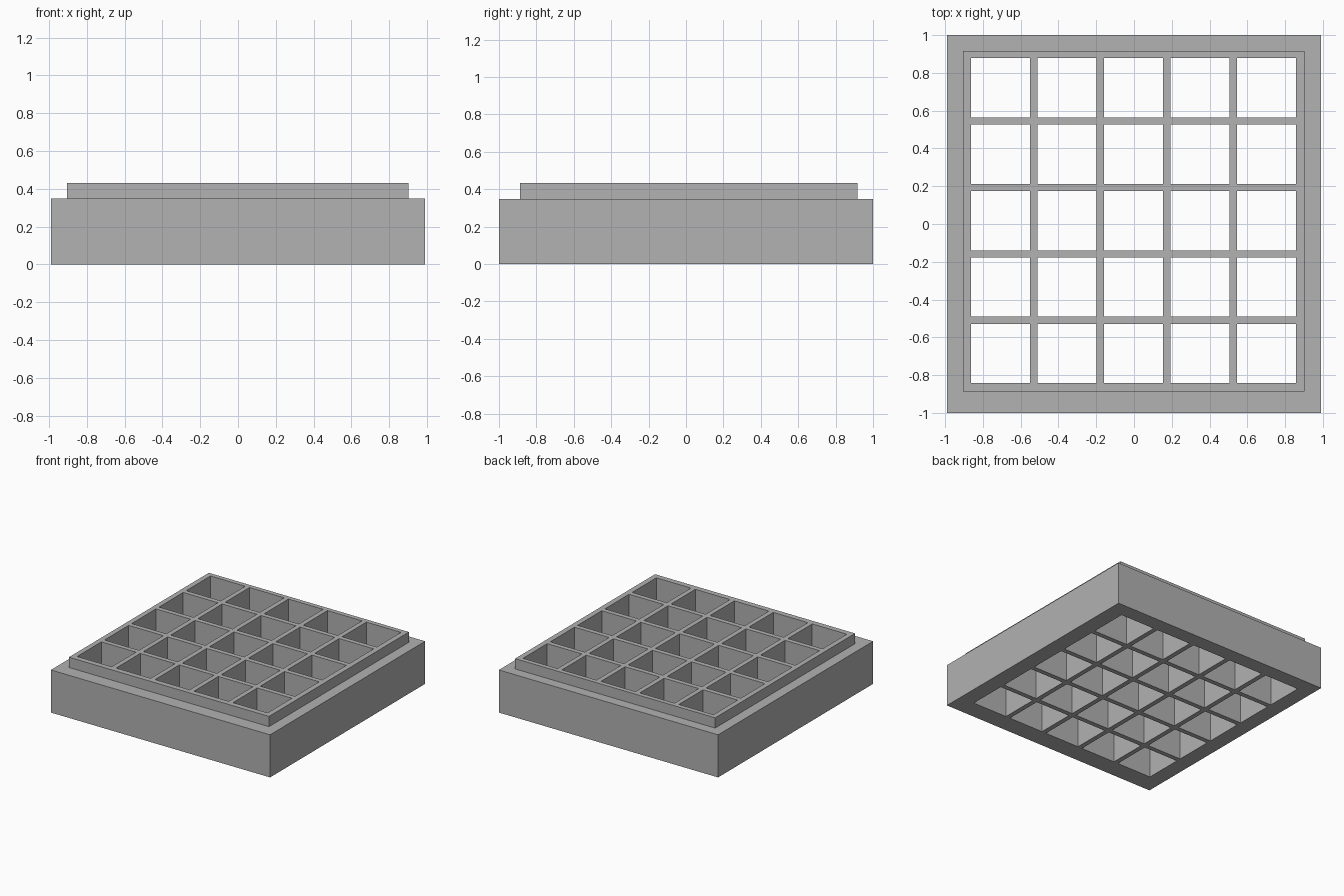
import bpy, bmesh

if "Cube" in bpy.data.objects:
    bpy.data.objects.remove(bpy.data.objects["Cube"])

BASE_TOP, RIM_TOP = 0.348, 0.432
N, HOLE, PITCH = 5, 0.313, 0.352

grey = bpy.data.materials.new("mid grey")
grey.diffuse_color = (0.445, 0.445, 0.445, 1)
grey.use_nodes = True
grey.node_tree.nodes["Principled BSDF"].inputs["Base Color"].default_value = grey.diffuse_color


def lines(outer, rim_lo, first_hole, rim_hi):
    """Grid lines along one axis: block edge, raised edge, pocket edges, raised edge, block edge."""
    cuts = [first_hole + i * PITCH + d for i in range(N) for d in (0, HOLE)]
    return [-outer, rim_lo] + cuts + [rim_hi, outer]


xs = lines(0.99, -0.905, -0.863, 0.902)
ys = lines(1.0, -0.888, -0.843, 0.916)
last = len(xs) - 2


def height(i, j):
    """Solid height of a grid cell: none outside and in pockets, low ledge, raised lattice."""
    if not (0 <= i <= last and 0 <= j <= last):
        return 0
    if i in (0, last) or j in (0, last):
        return BASE_TOP
    return 0 if i % 2 == 0 and j % 2 == 0 else RIM_TOP


# Stepped block with a lattice of square through-pockets
bm = bmesh.new()


def quad(*pts):
    bm.faces.new([bm.verts.new(p) for p in pts])


def wall(a, b, z0, z1):
    """Upright wall facing right of the direction a to b."""
    for lo, hi in ((0, BASE_TOP), (BASE_TOP, RIM_TOP)):
        if z0 <= lo and hi <= z1:
            quad((*a, lo), (*b, lo), (*b, hi), (*a, hi))


for i in range(last + 1):
    for j in range(last + 1):
        h = height(i, j)
        if not h:
            continue
        p = [(xs[i], ys[j]), (xs[i + 1], ys[j]), (xs[i + 1], ys[j + 1]), (xs[i], ys[j + 1])]
        quad(*[(*c, h) for c in p])
        quad(*[(*c, 0) for c in reversed(p)])
        for k, (di, dj) in enumerate(((0, -1), (1, 0), (0, 1), (-1, 0))):
            wall(p[k], p[(k + 1) % 4], height(i + di, j + dj), h)

bmesh.ops.remove_doubles(bm, verts=bm.verts, dist=1e-5)
mesh = bpy.data.meshes.new("lattice_block")
bm.to_mesh(mesh)
bm.free()
mesh.materials.append(grey)
block = bpy.data.objects.new("lattice_block", mesh)
bpy.context.collection.objects.link(block)
